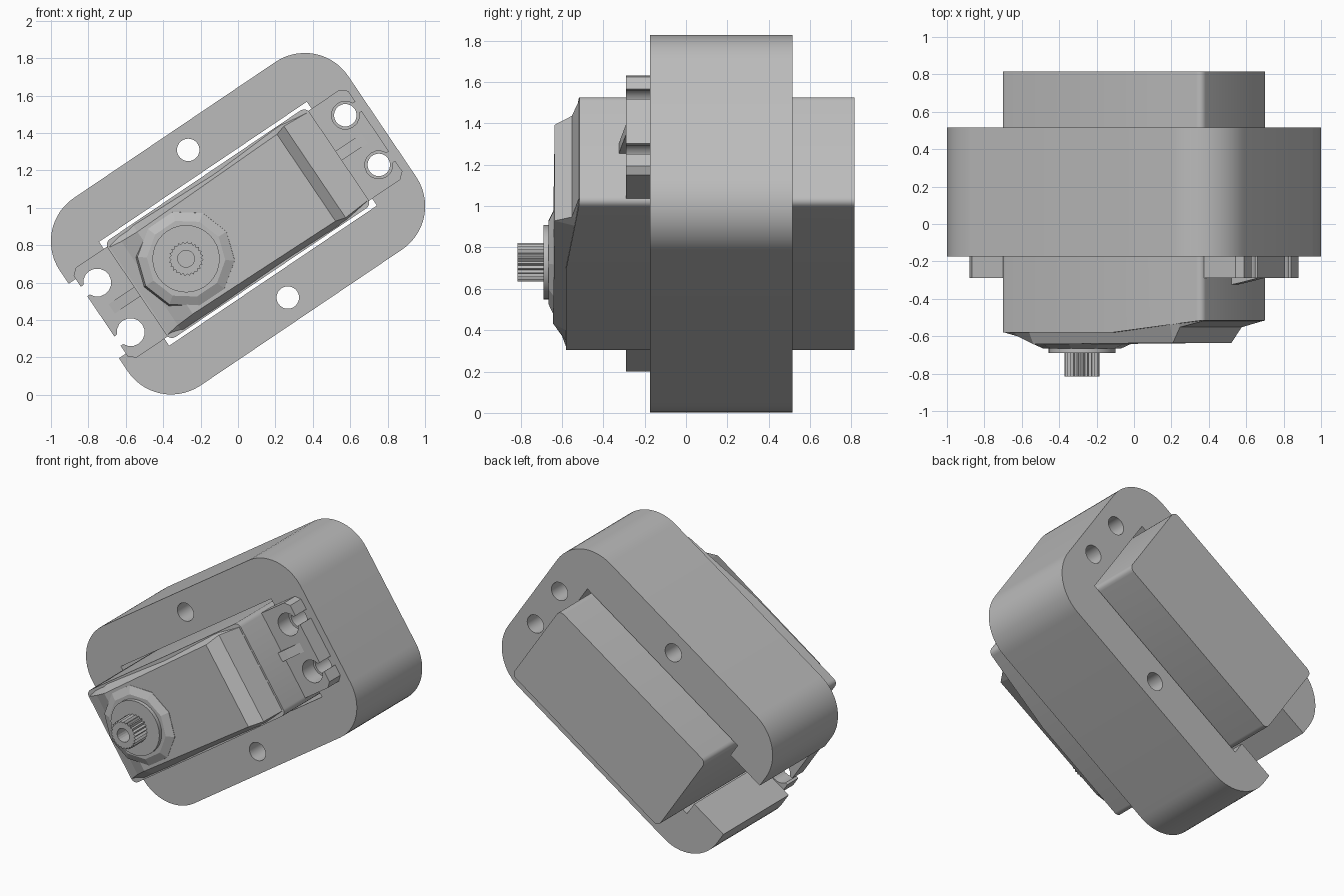
import bpy
import bmesh
from math import sin, cos, pi, radians
from mathutils import Matrix

cube = bpy.data.objects.get("Cube")
if cube:
    bpy.data.objects.remove(cube, do_unlink=True)

grey = bpy.data.materials.new("plain grey")
grey.use_nodes = True
grey.diffuse_color = (0.5, 0.5, 0.5, 1)
grey.node_tree.nodes["Principled BSDF"].inputs["Base Color"].default_value = (0.5, 0.5, 0.5, 1)

# Local frame: x along the case, y across it, z out of the front
FRAME = (Matrix.Translation((0, 0, 0.915)) @ Matrix.Rotation(radians(90), 4, "X")
         @ Matrix.Rotation(radians(34), 4, "Z"))


def arc(x, y, r, start, end, steps):
    angles = [radians(start + (end - start) * i / steps) for i in range(steps + 1)]
    return [(x + r * cos(a), y + r * sin(a)) for a in angles]


def circle(x, y, r, sides=32):
    return arc(x, y, r, 0, 360, sides)[:-1]


def finish(obj, smooth):
    obj.data.materials.clear()
    obj.data.materials.append(grey)
    obj.matrix_world = FRAME
    bpy.ops.object.select_all(action="DESELECT")
    obj.select_set(True)
    bpy.context.view_layer.objects.active = obj
    if obj.type == "CURVE":
        bpy.ops.object.convert(target="MESH")
        obj = bpy.context.object
    if smooth:
        bpy.ops.object.shade_smooth_by_angle(angle=radians(30))
    else:
        bpy.ops.object.shade_flat()


def plate(name, outlines, low, high, smooth=True):
    """Flat outline with optional holes, extruded from low to high."""
    curve = bpy.data.curves.new(name, "CURVE")
    curve.dimensions = "2D"
    curve.fill_mode = "BOTH"
    curve.extrude = (high - low) / 2
    for points in outlines:
        spline = curve.splines.new("POLY")
        spline.points.add(len(points) - 1)
        for p, (x, y) in zip(spline.points, points):
            p.co = (x, y, 0, 1)
        spline.use_cyclic_u = True
    obj = bpy.data.objects.new(name, curve)
    bpy.context.collection.objects.link(obj)
    finish(obj, smooth)
    for v in bpy.data.objects[name].data.vertices:
        v.co.z += (low + high) / 2


def loft(name, rings, smooth=True):
    """Skin through rings of equal length, capped at both ends."""
    bm = bmesh.new()
    loops = [[bm.verts.new(p) for p in ring] for ring in rings]
    n = len(loops[0])
    for a, b in zip(loops, loops[1:]):
        for i in range(n):
            j = (i + 1) % n
            bm.faces.new((a[i], a[j], b[j], b[i]))
    caps = [bm.faces.new(loops[0]), bm.faces.new(loops[-1])]
    bmesh.ops.triangulate(bm, faces=caps)
    bmesh.ops.recalc_face_normals(bm, faces=bm.faces)
    mesh = bpy.data.meshes.new(name)
    bm.to_mesh(mesh)
    bm.free()
    obj = bpy.data.objects.new(name, mesh)
    bpy.context.collection.objects.link(obj)
    finish(obj, smooth)


# Rounded holder block, open at one end, with four screw holes
cx, cy, r = 0.65, 0.325, 0.28
inner_x, inner_y, mouth = 0.67, 0.335, 0.24
outline = [(-inner_x, -mouth), (-cx - r, -mouth)]
outline += arc(-cx, -cy, r, 180, 270, 14) + arc(cx, -cy, r, 270, 360, 14)
outline += arc(cx, cy, r, 0, 90, 14) + arc(-cx, cy, r, 90, 180, 14)
outline += [(-cx - r, mouth), (-inner_x, mouth), (-inner_x, inner_y), (inner_x, inner_y),
            (inner_x, -inner_y), (-inner_x, -inner_y)]
holes = [circle(0, 0.476, 0.06), circle(0, -0.476, 0.06),
         circle(0.8, 0.16, 0.06), circle(0.8, -0.16, 0.06)]
plate("holder_block", [outline] + holes, -0.515, 0.175)


# Motor case: rounded box whose front rim falls away toward one end
def rim(x):
    return 0.58 - 0.065 * max(0, x - 0.07) / 0.58


bx, by, br = 0.615, 0.28, 0.035
section = arc(-bx, -by, br, 180, 270, 4) + [(0.07, -by - br)] + arc(bx, -by, br, 270, 360, 4)
section += arc(bx, by, br, 0, 90, 4) + [(0.07, by + br)] + arc(-bx, by, br, 90, 180, 4)
loft("motor_case", [[(x, y, -0.815) for x, y in section],
                    [(x, y, rim(x)) for x, y in section]])

# Raised lid with a ramp at one end and a step at the other
stations = [(-0.64, 0.582, 0.28), (-0.57, 0.60, 0.27), (-0.47, 0.643, 0.265),
            (0.44, 0.635, 0.28), (0.495, 0.552, 0.295), (0.64, 0.518, 0.285)]
loft("case_lid", [[(x, -0.312 if abs(x) < 0.6 else -0.29, rim(x) - 0.01), (x, -w, top),
                   (x, w, top), (x, 0.312 if abs(x) < 0.6 else 0.29, rim(x) - 0.01)]
                  for x, top, w in stations], smooth=False)

# Output boss, collar and toothed shaft
shaft_x = -0.335
loft("shaft_boss", [[(x, y, z) for x, y in circle(shaft_x, 0, rad, 10)]
                    for rad, z in ((0.27, 0.6), (0.26, 0.642), (0.21, 0.665))], smooth=False)
loft("shaft_collar", [[(x, y, z) for x, y in circle(shaft_x, 0, 0.18)]
                      for z in (0.64, 0.69)])
teeth = 24
spline_outline = []
for i in range(teeth * 2):
    rad = 0.093 if i % 2 else 0.081
    a = pi * i / teeth
    spline_outline.append((shaft_x + rad * cos(a), rad * sin(a)))
plate("toothed_shaft", [spline_outline, circle(shaft_x, 0, 0.045, 20)], 0.68, 0.815, smooth=False)

# Mounting ears with open screw slots, plus a central stiffening rib
for side, label in ((1, "left"), (-1, "right")):
    end = 0.885
    ear = [(0.63, -0.29), (0.85, -0.29), (end, -0.26)]
    for y in (-0.16, 0.16):
        ear += [(end, y - 0.03)] + arc(0.8, y, 0.075, 336, 24, 14) + [(end, y + 0.03)]
    ear += [(end, 0.26), (0.85, 0.29), (0.63, 0.29)]
    plate(label + "_ear", [[(side * x, y) for x, y in ear]], 0.175, 0.29)
    rib = [(0.64, 0.28), (0.64, 0.325), (0.7, 0.315), (0.86, 0.28)]
    loft(label + "_ear_rib", [[(side * x, y, z) for x, z in rib] for y in (-0.03, 0.03)],
         smooth=False)
